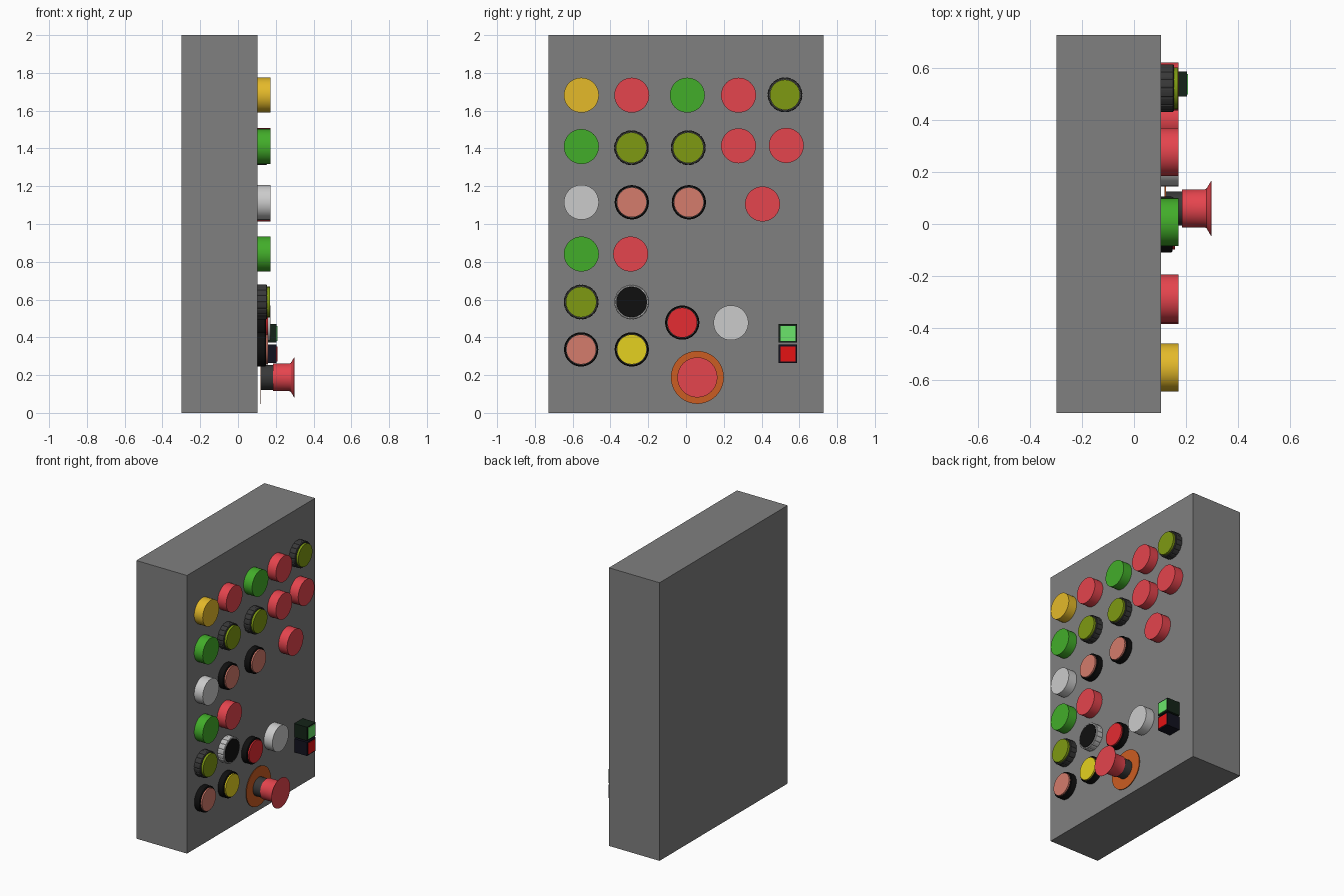
import bpy, bmesh, math

if "Cube" in bpy.data.objects:
    bpy.data.objects.remove(bpy.data.objects["Cube"])

FACE = 0.104          # x of the panel front
mats = {}
COLORS = {
    "panel_grey": (.214, .214, .214), "amber": (.78, .49, .023), "red": (.78, .058, .075),
    "green": (.055, .42, .023), "white": (.8, .8, .8), "olive": (.21, .32, .006),
    "salmon": (.66, .2, .15), "black": (.005, .005, .005), "dark_grey": (.04, .04, .04),
    "yellow": (.78, .64, .014), "bright_red": (.78, .025, .032), "orange": (.6, .11, .016),
    "silver": (.5, .5, .5), "green_body": (.007, .017, .009), "navy_body": (.006, .006, .014),
    "light_green": (.145, .78, .145), "signal_red": (.78, .006, .007),
}


def material(name):
    if name not in mats:
        mats[name] = bpy.data.materials.new(name)
        mats[name].diffuse_color = (*COLORS[name], 1)
    return mats[name]


def finish(bm, name, color, smooth=True):
    bmesh.ops.recalc_face_normals(bm, faces=bm.faces)
    me = bpy.data.meshes.new(name)
    bm.to_mesh(me)
    bm.free()
    ob = bpy.data.objects.new(name, me)
    bpy.context.collection.objects.link(ob)
    me.materials.append(material(color))
    if smooth:
        bpy.context.view_layer.objects.active = ob
        ob.select_set(True)
        bpy.ops.object.shade_smooth_by_angle(angle=math.radians(30))
        ob.select_set(False)
    return ob


def turned(name, color, y, z, profile, n=48, teeth=0.0, closed=False):
    """Revolve (x, radius) points about an x-axis through y, z; teeth notches the rim."""
    bm = bmesh.new()
    rings = []
    outer = max(r for _, r in profile)
    for x, r in profile:
        ring = []
        for i in range(n):
            a = 2 * math.pi * i / n
            rr = r - (teeth if r > outer - .001 and i % 6 == 0 else 0)
            ring.append(bm.verts.new((x, y + rr * math.cos(a), z + rr * math.sin(a))))
        rings.append(ring)
    pairs = list(zip(rings, rings[1:]))
    if closed:
        pairs.append((rings[-1], rings[0]))
    else:
        bm.faces.new(rings[0])
        bm.faces.new(rings[-1])
    for a, b in pairs:
        for i in range(n):
            j = (i + 1) % n
            bm.faces.new((a[i], a[j], b[j], b[i]))
    return finish(bm, name, color)


def box(name, color, lo, hi):
    bm = bmesh.new()
    bmesh.ops.create_cube(bm, size=1)
    for v in bm.verts:
        v.co = [(lo[k] + hi[k]) / 2 + v.co[k] * (hi[k] - lo[k]) for k in range(3)]
    return finish(bm, name, color, False)


# Cabinet
box("cabinet", "panel_grey", (-.299, -.728, 0), (FACE, .728, 2))

# Plain indicator lamps
lamps = [("amber", -.554, 1.682), ("red", -.287, 1.682), ("green", .007, 1.682),
         ("red", .278, 1.682), ("green", -.554, 1.41), ("red", .278, 1.414),
         ("red", .531, 1.416), ("white", -.554, 1.115), ("red", .405, 1.106),
         ("green", -.554, .841), ("red", -.293, .841), ("white", .238, .477)]
for i, (c, y, z) in enumerate(lamps):
    turned(f"lamp_{c}_{i}", c, y, z, [(FACE, .0925), (.172, .0925)])


def ringed(c, ring_color, y, z, ring_r, cap_r, ring_x, cap_x, teeth, i):
    turned(f"button_ring_{i}", ring_color, y, z,
           [(FACE, ring_r), (ring_x - .004, ring_r), (ring_x, ring_r - .004),
            (ring_x, cap_r), (FACE, cap_r)], n=96, teeth=teeth, closed=True)
    turned(f"button_cap_{c}_{i}", c, y, z, [(FACE, cap_r - .001), (cap_x, cap_r - .001)])


# Push buttons with knurled rings
knurled = [("olive", "dark_grey", .524, 1.684, .081), ("olive", "dark_grey", -.289, 1.404, .082),
           ("olive", "dark_grey", .012, 1.404, .082), ("olive", "dark_grey", -.555, .587, .082),
           ("black", "silver", -.288, .587, .082)]
for i, (c, rc, y, z, r) in enumerate(knurled):
    ringed(c, rc, y, z, .092, r, .154, .169 if c == "olive" else .156, .003, i)

# Push buttons with smooth black rings
smooth = [("salmon", -.287, 1.115), ("salmon", .015, 1.115), ("salmon", -.555, .336),
          ("yellow", -.287, .336), ("bright_red", -.02, .478)]
for i, (c, y, z) in enumerate(smooth, len(knurled)):
    ringed(c, "black", y, z, .0905, .08, .148, .158, 0, i)

# Emergency stop: backing disc, stem and flared head
EY, EZ = .06, .188
turned("stop_backing_disc", "orange", EY, EZ, [(.118, .14), (.123, .14)], n=64)
turned("stop_stem", "dark_grey", EY, EZ, [(.123, .066), (.185, .066)])
turned("stop_head", "red", EY, EZ,
       [(.185, .073), (.272, .073), (.28, .077), (.297, .106), (.299, .106)], n=64)

# Square on / off buttons with inset coloured faces
for name, body, face, z in (("on", "green_body", "light_green", .421),
                            ("off", "navy_body", "signal_red", .312)):
    box(f"{name}_button_body", body, (FACE, .491, z - .049), (.205, .588, z + .049))
    box(f"{name}_button_face", face, (.202, .5, z - .04), (.209, .579, z + .04))

for m in bpy.data.materials:
    if m.users and not m.is_grease_pencil:
        m.use_nodes = True
        m.node_tree.nodes["Principled BSDF"].inputs["Base Color"].default_value = m.diffuse_color
